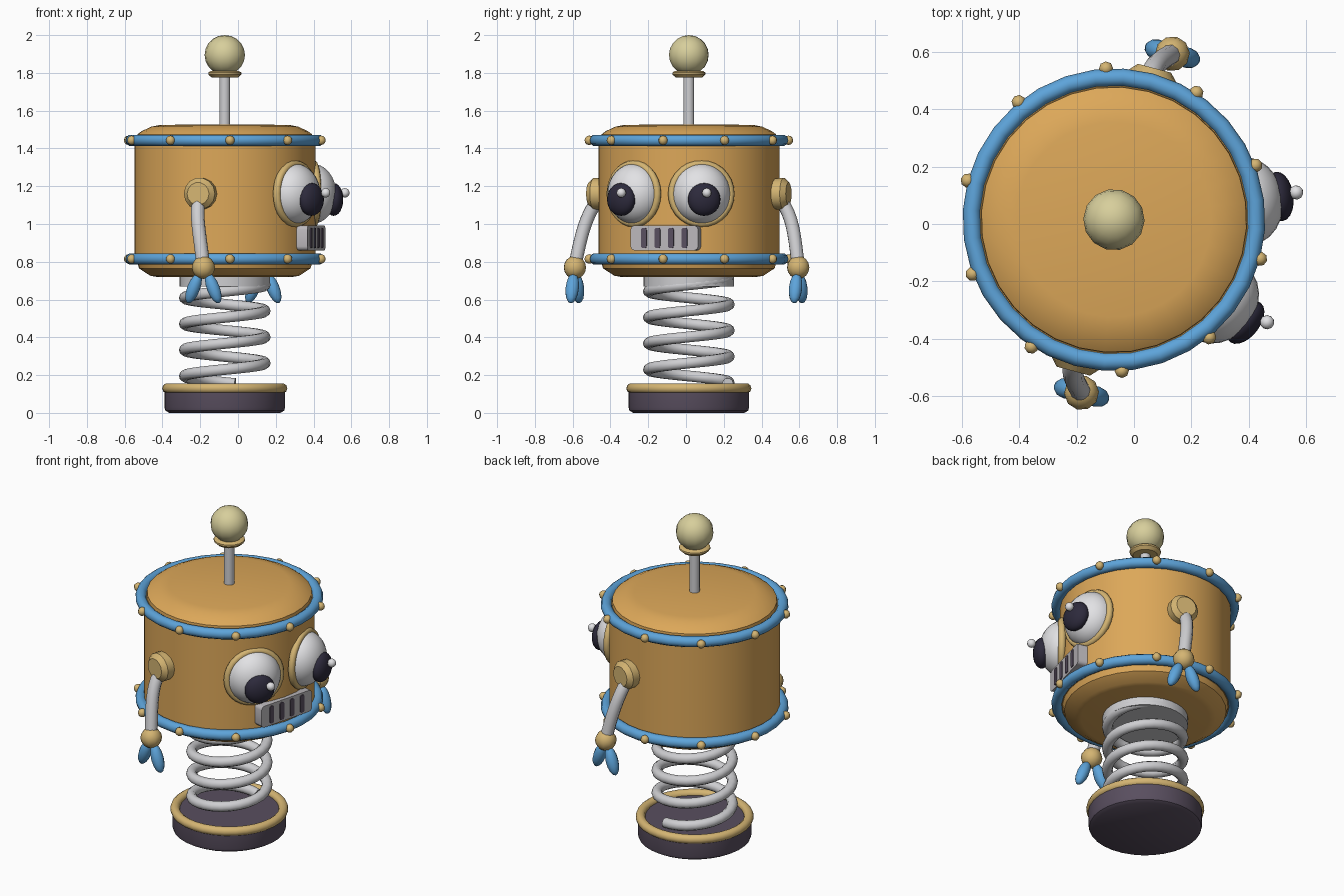
import bpy, bmesh, math
from mathutils import Matrix, Vector

if "Cube" in bpy.data.objects:
    bpy.data.objects.remove(bpy.data.objects["Cube"])

# Whole figure is built facing +x, then turned and shifted into place
PLACE = Matrix.Translation((-0.07, 0.015, 0)) @ Matrix.Rotation(math.radians(-15), 4, 'Z')


def material(name, rgb):
    m = bpy.data.materials.new(name)
    m.diffuse_color = (*rgb, 1)
    m.use_nodes = True
    m.node_tree.nodes["Principled BSDF"].inputs["Base Color"].default_value = m.diffuse_color
    return m


ORANGE = material("orange paint", (0.72, 0.39, 0.10))
BLUE = material("blue paint", (0.11, 0.37, 0.70))
TAN = material("tan brass", (0.66, 0.46, 0.17))
PALE = material("pale bulb", (0.68, 0.62, 0.33))
WHITE = material("eye white", (0.76, 0.76, 0.78))
METAL = material("grey metal", (0.62, 0.62, 0.64))
GRILLE = material("mouth grey", (0.50, 0.48, 0.50))
DARK = material("pupil dark", (0.026, 0.023, 0.045))
PURPLE = material("dark purple", (0.10, 0.077, 0.115))


def finish(name, bm, mat, matrix=Matrix(), angle=40):
    bmesh.ops.recalc_face_normals(bm, faces=bm.faces)
    me = bpy.data.meshes.new(name)
    bm.to_mesh(me)
    bm.free()
    me.materials.append(mat)
    ob = bpy.data.objects.new(name, me)
    bpy.context.collection.objects.link(ob)
    ob.matrix_world = PLACE @ matrix
    bpy.ops.object.select_all(action='DESELECT')
    ob.select_set(True)
    bpy.context.view_layer.objects.active = ob
    bpy.ops.object.shade_smooth_by_angle(angle=math.radians(angle))
    return ob


def lathe(name, profile, mat, matrix=Matrix(), seg=32, closed=False, angle=40):
    """Spin (radius, z) points round z; closed joins the last point to the first."""
    bm = bmesh.new()
    vs = [bm.verts.new((r, 0, z)) for r, z in profile]
    pairs = list(zip(vs, vs[1:])) + ([(vs[-1], vs[0])] if closed else [])
    es = [bm.edges.new(p) for p in pairs]
    bmesh.ops.spin(bm, geom=vs + es, cent=(0, 0, 0), axis=(0, 0, 1),
                   angle=2 * math.pi, steps=seg, use_merge=True)
    bmesh.ops.remove_doubles(bm, verts=bm.verts, dist=1e-5)
    return finish(name, bm, mat, matrix, angle)


def ring(name, major, minor, mat, matrix, seg=32, sides=10):
    pts = [(major + minor * math.cos(2 * math.pi * i / sides),
            minor * math.sin(2 * math.pi * i / sides)) for i in range(sides)]
    return lathe(name, pts, mat, matrix, seg, True, 70)


def ball(name, size, mat, matrix, u=20, v=12):
    bm = bmesh.new()
    bmesh.ops.create_uvsphere(bm, u_segments=u, v_segments=v, radius=1,
                              matrix=Matrix.Diagonal((*size, 1)))
    return finish(name, bm, mat, matrix, 70)


def box(name, size, mat, loc, bevel):
    bm = bmesh.new()
    bmesh.ops.create_cube(bm, size=1, matrix=Matrix.Diagonal((*size, 1)))
    edges = [e for e in bm.edges
             if abs((e.verts[0].co - e.verts[1].co).normalized().x) > 0.9]
    bmesh.ops.bevel(bm, geom=edges, offset=bevel, segments=3, profile=0.5, affect='EDGES')
    return finish(name, bm, mat, Matrix.Translation(loc))


def tube(name, points, radius, mat, sides=10):
    """Sweep a round section along a list of points, with capped ends."""
    bm = bmesh.new()
    pts = [Vector(p) for p in points]
    rows = []
    for i, p in enumerate(pts):
        d = (pts[min(i + 1, len(pts) - 1)] - pts[max(i - 1, 0)]).normalized()
        a = d.cross(Vector((0, 0, 1)) if abs(d.z) < 0.7 else Vector((1, 0, 0))).normalized()
        b = d.cross(a)
        rows.append([bm.verts.new(p + radius * (a * math.cos(t) + b * math.sin(t)))
                     for t in (2 * math.pi * k / sides for k in range(sides))])
    for r, s in zip(rows, rows[1:]):
        for k in range(sides):
            n = (k + 1) % sides
            bm.faces.new((r[k], r[n], s[n], s[k]))
    bm.faces.new(rows[0])
    bm.faces.new(rows[-1])
    return finish(name, bm, mat, angle=60)


def at(x, y, z):
    return Matrix.Translation((x, y, z))


def turn(deg, axis):
    return Matrix.Rotation(math.radians(deg), 4, axis)


# Base disc with brass trim
lathe("base", [(0, 0), (0.295, 0), (0.315, 0.012), (0.32, 0.03), (0.32, 0.13), (0, 0.13)], PURPLE)
ring("base_trim", 0.305, 0.027, TAN, at(0, 0, 0.13))

# Coil spring and its collar
coil = []
for i in range(4 * 28 + 1):
    t = math.pi / 2 + 2 * math.pi * i / 28
    coil.append((0.213 * math.cos(t), 0.213 * math.sin(t), 0.155 + 0.138 * i / 28))
tube("spring", coil, 0.03, METAL)
lathe("spring_collar", [(0, 0.67), (0.24, 0.67), (0.24, 0.74), (0, 0.74)], METAL)

# Drum body
lathe("body", [(0, 0.72), (0.36, 0.72), (0.395, 0.726), (0.455, 0.765), (0.465, 0.80),
               (0.48, 0.80), (0.48, 1.45), (0.465, 1.45), (0.463, 1.475), (0.44, 1.492),
               (0.39, 1.515), (0.34, 1.525), (0, 1.527)], ORANGE)

# Blue hoops with rivets
for label, z in (("lower", 0.815), ("upper", 1.443)):
    ring(label + "_hoop", 0.497, 0.031, BLUE, at(0, 0, z))
    for i in range(10):
        ball(label + "_rivet", (0.025,) * 3, TAN, turn(36 * i, 'Z') @ at(0.528, 0, z), 8, 6)

# Antenna
lathe("antenna_rod", [(0, 1.5), (0.029, 1.5), (0.029, 1.82), (0, 1.82)], METAL, seg=12)
lathe("antenna_cup", [(0, 1.775), (0.07, 1.775), (0.088, 1.792), (0.088, 1.802),
                      (0.075, 1.81), (0, 1.81)], TAN, seg=16)
ball("antenna_bulb", (0.107, 0.107, 0.105), PALE, at(0, 0, 1.895), 14, 10)

# Eyes, with the glints pointing slightly to one side
for label, a, glint in (("right", -23, -18.8), ("left", 23, 23.5)):
    out = turn(a, 'Z')
    ring(label + "_eye_rim", 0.157, 0.021, TAN, out @ at(0.473, 0, 1.16) @ turn(90, 'Y'), 28, 8)
    ball(label + "_eye", (0.13, 0.155, 0.16), WHITE, out @ at(0.465, 0, 1.16), 24, 16)
    ball(label + "_pupil", (0.05, 0.087, 0.087), DARK, out @ at(0.582, 0, 1.13))
    ball(label + "_glint", (0.025,) * 3, WHITE, turn(glint, 'Z') @ at(0.643, 0, 1.165), 10, 8)

# Mouth grille
box("mouth", (0.10, 0.37, 0.132), GRILLE, (0.452, 0, 0.926), 0.022)
for i in range(4):
    box("mouth_slot", (0.01, 0.030, 0.108), PURPLE, (0.502, (i - 1.5) * 0.074, 0.926), 0.011)

# Arms: shoulder cap, bent tube, wrist ball and two fingers
for label, s in (("right", -1), ("left", 1)):
    lathe(label + "_shoulder", [(0, 0.45), (0.083, 0.45), (0.085, 0.52), (0.06, 0.547), (0, 0.547)],
          TAN, at(0, 0, 1.16) @ turn(-90 * s, 'X'), 14, angle=30)
    p0, p1, p2, p3 = (Vector(p) for p in ((-0.005, 0.485 * s, 1.14), (-0.015, 0.57 * s, 1.06),
                                          (0.025, 0.585 * s, 0.93), (0.045, 0.612 * s, 0.78)))
    path = []
    for i in range(11):
        t = i / 10
        u = 1 - t
        path.append(p0 * u**3 + 3 * p1 * u * u * t + 3 * p2 * u * t * t + p3 * t**3)
    tube(label + "_arm", path, 0.036, METAL)
    ball(label + "_wrist", (0.061,) * 3, TAN, at(0.047, 0.612 * s, 0.77), 10, 8)
    for k in (-1, 1):
        ball(label + "_finger", (0.035, 0.036, 0.085), BLUE,
             at(0.047 + 0.054 * k, 0.612 * s, 0.66) @ turn(-22 * k, 'Y'), 12, 8)
